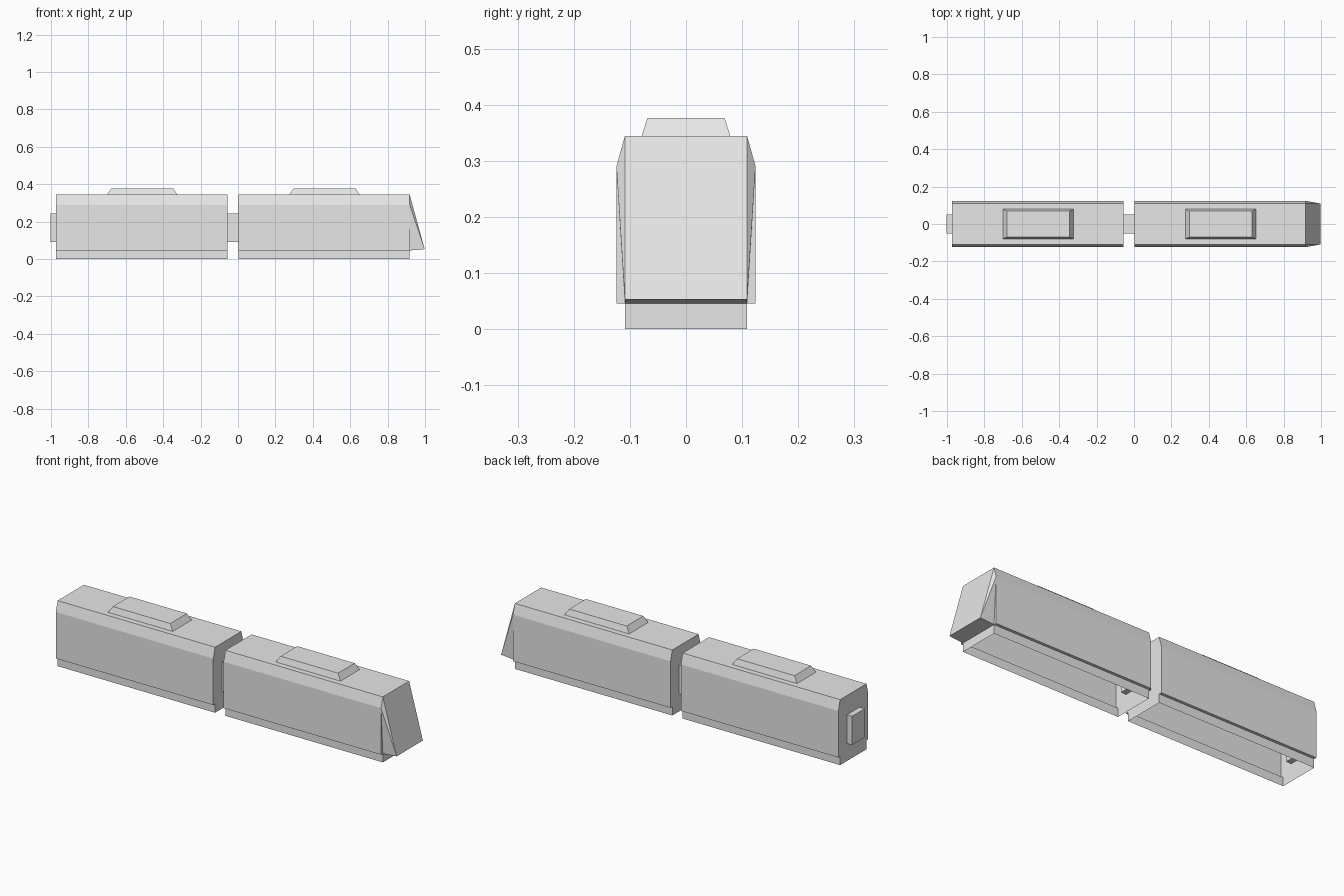
import bpy
import bmesh

cube = bpy.data.objects.get("Cube")
if cube:
    bpy.data.objects.remove(cube, do_unlink=True)

GREY = (0.8, 0.8, 0.8, 1)
grey = bpy.data.materials.new("light_grey")
grey.use_nodes = True
grey.diffuse_color = GREY
grey.node_tree.nodes["Principled BSDF"].inputs["Base Color"].default_value = GREY

ROOF_Z, SHOULDER_Z, SILL_Z = 0.344, 0.29, 0.046
INNER, OUTER = 0.109, 0.124
CAR_LENGTH = 0.915


def make(name, bm):
    """Turn a bmesh into a flat shaded grey object."""
    mesh = bpy.data.meshes.new(name)
    bm.to_mesh(mesh)
    bm.free()
    mesh.materials.append(grey)
    obj = bpy.data.objects.new(name, mesh)
    bpy.context.collection.objects.link(obj)
    return obj


def car_shell(name, x0):
    """Extruded section with closed ends and an open underside."""
    half = [(-INNER, 0), (-INNER, SILL_Z), (-OUTER, SILL_Z),
            (-OUTER, SHOULDER_Z), (-INNER, ROOF_Z)]
    section = half + [(-y, z) for y, z in reversed(half)]
    bm = bmesh.new()
    rear = [bm.verts.new((x0, y, z)) for y, z in section]
    front = [bm.verts.new((x0 + CAR_LENGTH, y, z)) for y, z in section]
    for i in range(len(section) - 1):
        bm.faces.new((rear[i], front[i], front[i + 1], rear[i + 1]))
    bm.faces.new(rear)
    bm.faces.new(front[::-1])
    make(name, bm)


def tapered_box(name, x0, x1, half_y, z0, z1, inset_x=0, inset_y=0):
    """Box whose top is inset from its base."""
    bm = bmesh.new()
    bmesh.ops.create_cube(bm, size=2)
    for v in bm.verts:
        top = v.co.z > 0
        dx = (x1 - x0) / 2 - (inset_x if top else 0)
        dy = half_y - (inset_y if top else 0)
        v.co = ((x0 + x1) / 2 + v.co.x * dx, v.co.y * dy, z1 if top else z0)
    make(name, bm)


def nose(name, x0, x1):
    """Raked cab front with faceted cheeks."""
    bm = bmesh.new()
    sides = []
    for s in (-1, 1):
        sides.append([bm.verts.new(p) for p in (
            (x0, s * INNER, ROOF_Z), (x0, s * OUTER, SHOULDER_Z),
            (x0, s * INNER, SILL_Z), (x1, s * INNER, 0.053))])
    for s, (top, shoulder, sill, tip) in zip((-1, 1), sides):
        for tri in ((top, shoulder, tip), (shoulder, sill, tip)):
            bm.faces.new(tri[::-s])
    (top_r, _, sill_r, tip_r), (top_l, _, sill_l, tip_l) = sides
    bm.faces.new((top_r, tip_r, tip_l, top_l))
    bm.faces.new((sill_r, sill_l, tip_l, tip_r))
    make(name, bm)


def coupling(name, x):
    """Gangway block centred on a car end."""
    tapered_box(name, x - 0.03, x + 0.03, 0.052, 0.092, 0.243)


# Two cars, each with a roof unit and a rear gangway
for label, x0 in (("rear_car", -0.972), ("lead_car", 0.003)):
    car_shell(label + "_body", x0)
    tapered_box(label + "_roof_unit", x0 + 0.272, x0 + 0.648, 0.079,
                ROOF_Z, 0.376, 0.021, 0.01)
    coupling(label + "_rear_gangway", x0)

# Gangway between the cars and the cab nose
coupling("rear_car_front_gangway", -0.972 + CAR_LENGTH)
nose("cab_nose", 0.003 + CAR_LENGTH, 0.998)
